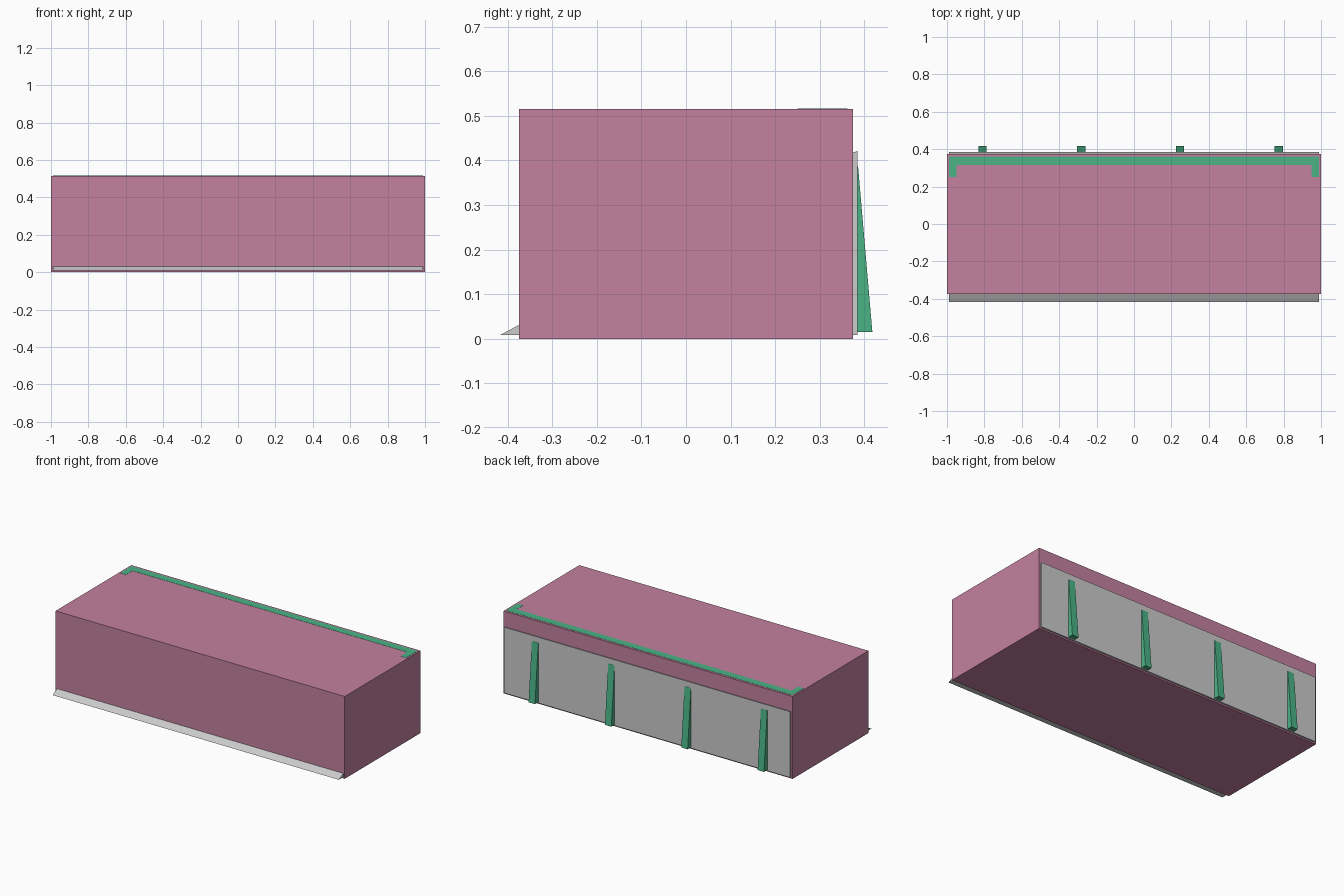
import bpy

if "Cube" in bpy.data.objects:
    bpy.data.objects.remove(bpy.data.objects["Cube"])


def material(name, color):
    m = bpy.data.materials.new(name)
    m.diffuse_color = color
    m.use_nodes = True
    m.node_tree.nodes["Principled BSDF"].inputs["Base Color"].default_value = m.diffuse_color
    return m


PINK = material("pink", (0.55, 0.22, 0.35, 1))
GREEN = material("green", (0.07, 0.45, 0.24, 1))


def add_mesh(name, verts, faces, mat=None):
    mesh = bpy.data.meshes.new(name)
    mesh.from_pydata(verts, [], faces)
    mesh.update()
    obj = bpy.data.objects.new(name, mesh)
    bpy.context.collection.objects.link(obj)
    if mat:
        mesh.materials.append(mat)
    return obj


def prism(name, profile, lo, hi, to_xyz, mat=None):
    """Extrude a counter-clockwise 2D profile from lo to hi."""
    n = len(profile)
    verts = [to_xyz(a, b, d) for d in (lo, hi) for a, b in profile]
    faces = [tuple(reversed(range(n))), tuple(range(n, 2 * n))]
    faces += [(i, (i + 1) % n, n + (i + 1) % n, n + i) for i in range(n)]
    return add_mesh(name, verts, faces, mat)


def along_x(a, b, d):
    return (d, a, b)


def along_z(a, b, d):
    return (a, b, d)


# Main body block
prism("body", [(-0.374, 0), (0.375, 0), (0.375, 0.515), (-0.374, 0.515)],
      -1, 1, along_x, PINK)

# Sloped lip along the foot of the front
prism("front_lip", [(-0.418, 0.008), (-0.373, 0.008), (-0.373, 0.032)],
      -0.99, 0.99, along_x)

# Thin panel on the back
prism("back_panel", [(0.374, 0.009), (0.385, 0.009), (0.385, 0.421), (0.374, 0.418)],
      -0.99, 0.99, along_x)

# Tapered ribs on the back panel
for i in range(4):
    x = -0.81 + i * 0.528
    prism(f"back_rib_{i + 1}", [(0.384, 0.015), (0.418, 0.015), (0.386, 0.386), (0.384, 0.386)],
          x - 0.022, x + 0.022, along_x, GREEN)

# U-shaped strip set into the rear of the top
prism("top_strip", [(-0.99, 0.25), (-0.95, 0.25), (-0.95, 0.315), (0.95, 0.315),
                    (0.95, 0.25), (0.99, 0.25), (0.99, 0.362), (-0.99, 0.362)],
      0.505, 0.516, along_z, GREEN)
